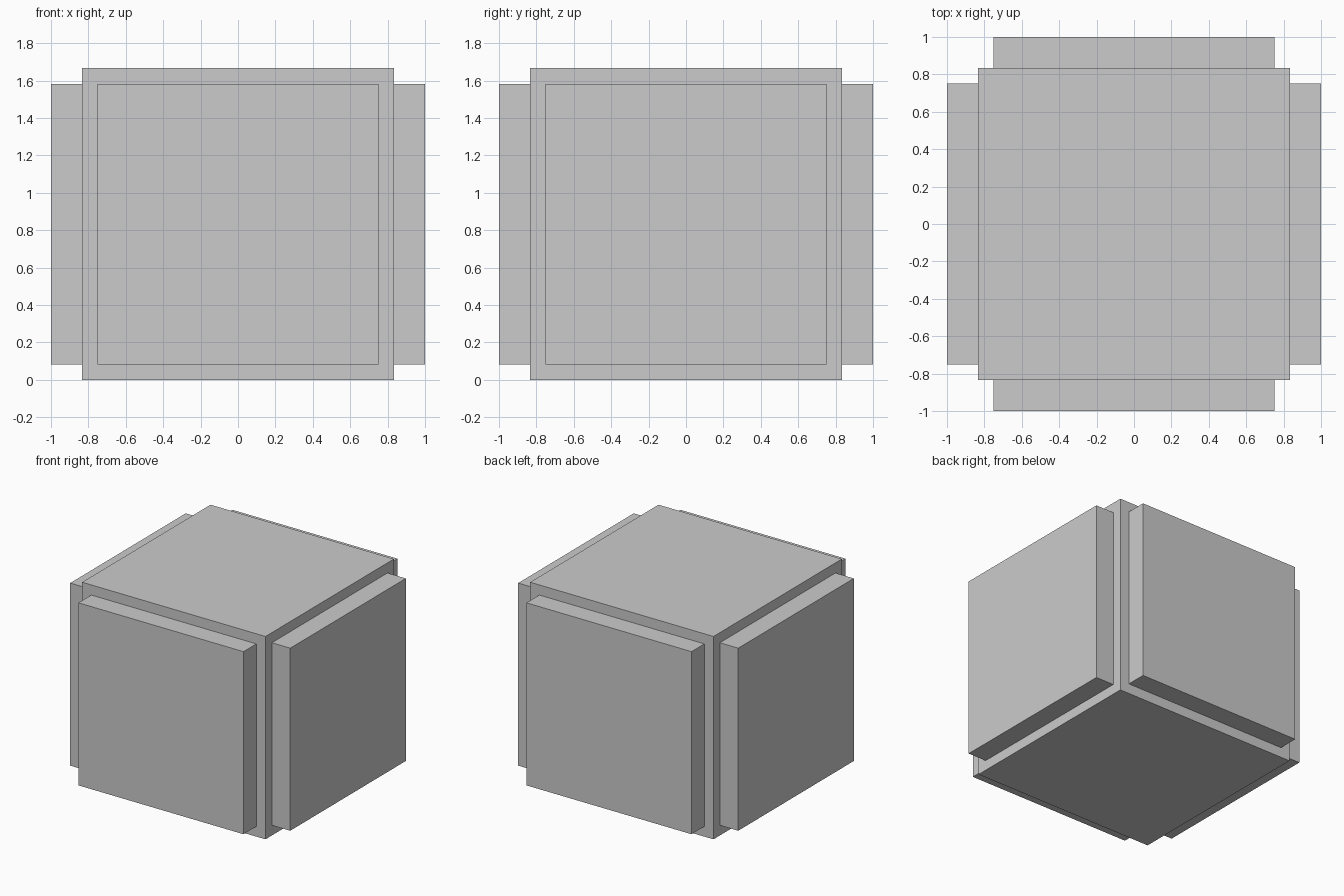
import bpy
import bmesh
from math import pi
from mathutils import Matrix, Vector

if "Cube" in bpy.data.objects:
    bpy.data.objects.remove(bpy.data.objects["Cube"])

CORE = 5 / 3      # edge length of the central cube
PANEL = 1.5       # edge length of each square side panel
DEPTH = 1 / 6     # how far a panel stands out from the cube
MID_Z = CORE / 2


def box(name, size, centre, turn=0.0):
    """Add a box, turned about the vertical axis through the origin."""
    mesh = bpy.data.meshes.new(name)
    bm = bmesh.new()
    matrix = (Matrix.Rotation(turn, 4, 'Z') @ Matrix.Translation(centre)
              @ Matrix.Diagonal(Vector(size)).to_4x4())
    bmesh.ops.create_cube(bm, size=1.0, matrix=matrix)
    bm.to_mesh(mesh)
    bm.free()
    obj = bpy.data.objects.new(name, mesh)
    bpy.context.collection.objects.link(obj)
    return obj


# Central cube
box("core_block", (CORE, CORE, CORE), (0, 0, MID_Z))

# Raised square panel on each of the four sides
for i, side in enumerate(("front", "right", "back", "left")):
    box(side + "_panel", (PANEL, DEPTH, PANEL),
        (0, -(CORE + DEPTH) / 2, MID_Z), i * pi / 2)
